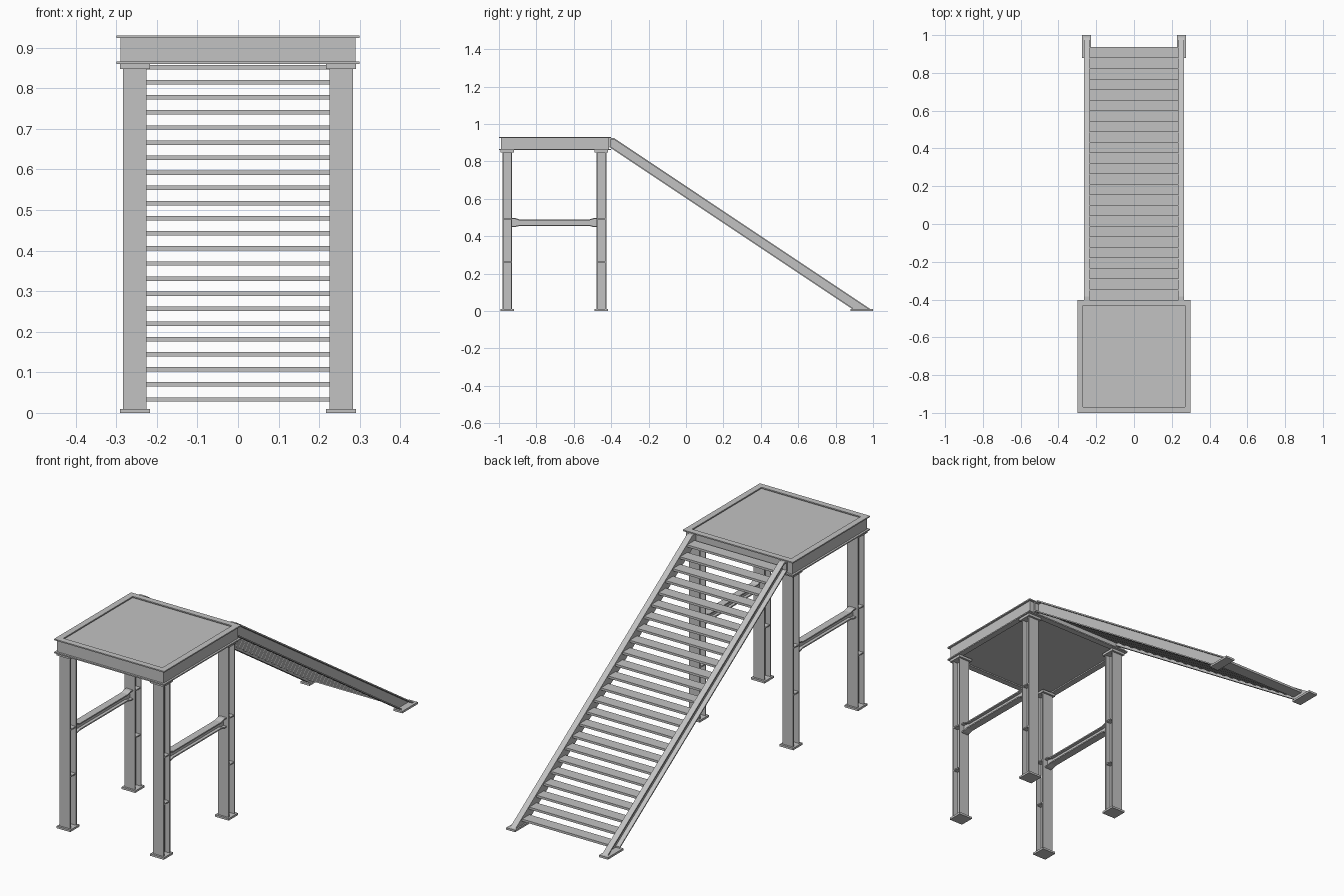
import bpy, bmesh
from mathutils import Vector

cube = bpy.data.objects.get("Cube")
if cube:
    bpy.data.objects.remove(cube, do_unlink=True)

steel = bpy.data.materials.new("light grey steel")
steel.use_nodes = True
GREY = (0.54, 0.54, 0.54, 1)
steel.diffuse_color = GREY
steel.node_tree.nodes["Principled BSDF"].inputs["Base Color"].default_value = GREY


def finish(name, bm):
    bmesh.ops.recalc_face_normals(bm, faces=bm.faces)
    mesh = bpy.data.meshes.new(name)
    bm.to_mesh(mesh)
    bm.free()
    mesh.materials.append(steel)
    obj = bpy.data.objects.new(name, mesh)
    bpy.context.scene.collection.objects.link(obj)
    return obj


def prism(bm, points, a, b, axis="x"):
    """Extrude a closed outline from a to b: (y, z) along x, or (x, y) along z."""
    def place(p, d):
        return (d, p[0], p[1]) if axis == "x" else (p[0], p[1], d)
    low = [bm.verts.new(place(p, a)) for p in points]
    high = [bm.verts.new(place(p, b)) for p in points]
    bm.faces.new(low)
    bm.faces.new(high)
    n = len(points)
    for i in range(n):
        j = (i + 1) % n
        bm.faces.new((low[i], low[j], high[j], high[i]))


def box(bm, x0, x1, y0, y1, z0, z1):
    prism(bm, [(y0, z0), (y1, z0), (y1, z1), (y0, z1)], x0, x1)


def band(bm, line, t, a, b):
    """Flange strip of thickness t hanging below a (y, z) line."""
    prism(bm, line + [(y, z - t) for y, z in reversed(line)], a, b)


def i_outline(width, depth, flange, web):
    """I-shaped outline, flanges at both ends of the depth."""
    w, d, f, t = width / 2, depth / 2, flange, web / 2
    half = [(-w, -d), (w, -d), (w, f - d), (t, f - d),
            (t, d - f), (w, d - f), (w, d)]
    return half + [(-w, d), (-w, d - f), (-t, d - f), (-t, f - d), (-w, f - d)]


# Platform edge frame: I section swept round the rectangle with mitred corners
MID_Y, HALF = -0.701, 0.299
bm = bmesh.new()
rings = []
for sx, sy in ((-1, -1), (1, -1), (1, 1), (-1, 1)):
    ring = []
    for u, v in i_outline(0.030, 0.070, 0.006, 0.010):
        r = HALF - 0.015 + u
        ring.append(bm.verts.new((sx * r, MID_Y + sy * r, 0.895 + v)))
    rings.append(ring)
for k in range(4):
    r0, r1 = rings[k], rings[(k + 1) % 4]
    for i in range(len(r0)):
        j = (i + 1) % len(r0)
        bm.faces.new((r0[i], r0[j], r1[j], r1[i]))
finish("platform_frame", bm)

# Deck set just below the rim
bm = bmesh.new()
r = HALF - 0.019
box(bm, -r, r, MID_Y - r, MID_Y + r, 0.868, 0.918)
finish("platform_deck", bm)

# Columns with base plates, cap plates and stiffeners
COL_X = 0.254
for side, s in (("left", 1), ("right", -1)):
    for end, cy in (("front", -0.955), ("back", -0.452)):
        cx = s * COL_X
        bm = bmesh.new()
        outline = [(cx + x, cy + y) for x, y in i_outline(0.058, 0.052, 0.006, 0.006)]
        prism(bm, outline, 0.008, 0.852, "z")
        for z in (0.262, 0.492):
            box(bm, cx - 0.027, cx + 0.027, cy - 0.021, cy + 0.021, z - 0.003, z + 0.003)
        for z0, z1 in ((0, 0.010), (0.848, 0.860)):
            box(bm, cx - 0.037, cx + 0.037, cy - 0.036, cy + 0.036, z0, z1)
        finish(f"{side}_{end}_column", bm)

    # Side brace between columns, deepened at both ends
    ys = (-0.929, -0.912, -0.890, -0.517, -0.495, -0.478)
    top = list(zip(ys, (0.497, 0.497, 0.490, 0.490, 0.497, 0.497)))
    low = list(zip(ys, (0.455, 0.455, 0.461, 0.461, 0.455, 0.455)))
    cx = s * COL_X
    bm = bmesh.new()
    prism(bm, top + low[::-1], cx - 0.003, cx + 0.003)
    band(bm, top, 0.006, cx - 0.018, cx + 0.018)
    band(bm, low, 0.006, cx - 0.018, cx + 0.018)
    finish(f"{side}_brace", bm)

    # Stair stringer: channel open to the outside
    upper = [(-0.410, 0.925), (-0.385, 0.925), (0.987, 0.010)]
    lower = [(-0.410, 0.884), (0.890, 0.017)]
    bm = bmesh.new()
    prism(bm, upper + [(0.890, 0.010), (-0.410, 0.877)], s * 0.235, s * 0.242)
    prism(bm, upper + [(0.976, 0.010), (-0.387, 0.918), (-0.410, 0.918)],
          s * 0.235, s * 0.264)
    band(bm, lower, 0.007, s * 0.235, s * 0.264)
    box(bm, s * 0.235, s * 0.264, -0.412, -0.404, 0.876, 0.925)
    finish(f"{side}_stringer", bm)

    # Stringer foot plate
    bm = bmesh.new()
    box(bm, s * 0.228, s * 0.276, 0.880, 1.0, 0, 0.010)
    finish(f"{side}_stringer_foot", bm)

# Stair treads
bm = bmesh.new()
for i in range(24):
    y, z = 0.936 - i * 0.0557, 0.033 + i * 0.03724
    box(bm, -0.236, 0.236, y - 0.057, y, z - 0.0055, z + 0.0055)
finish("stair_treads", bm)
